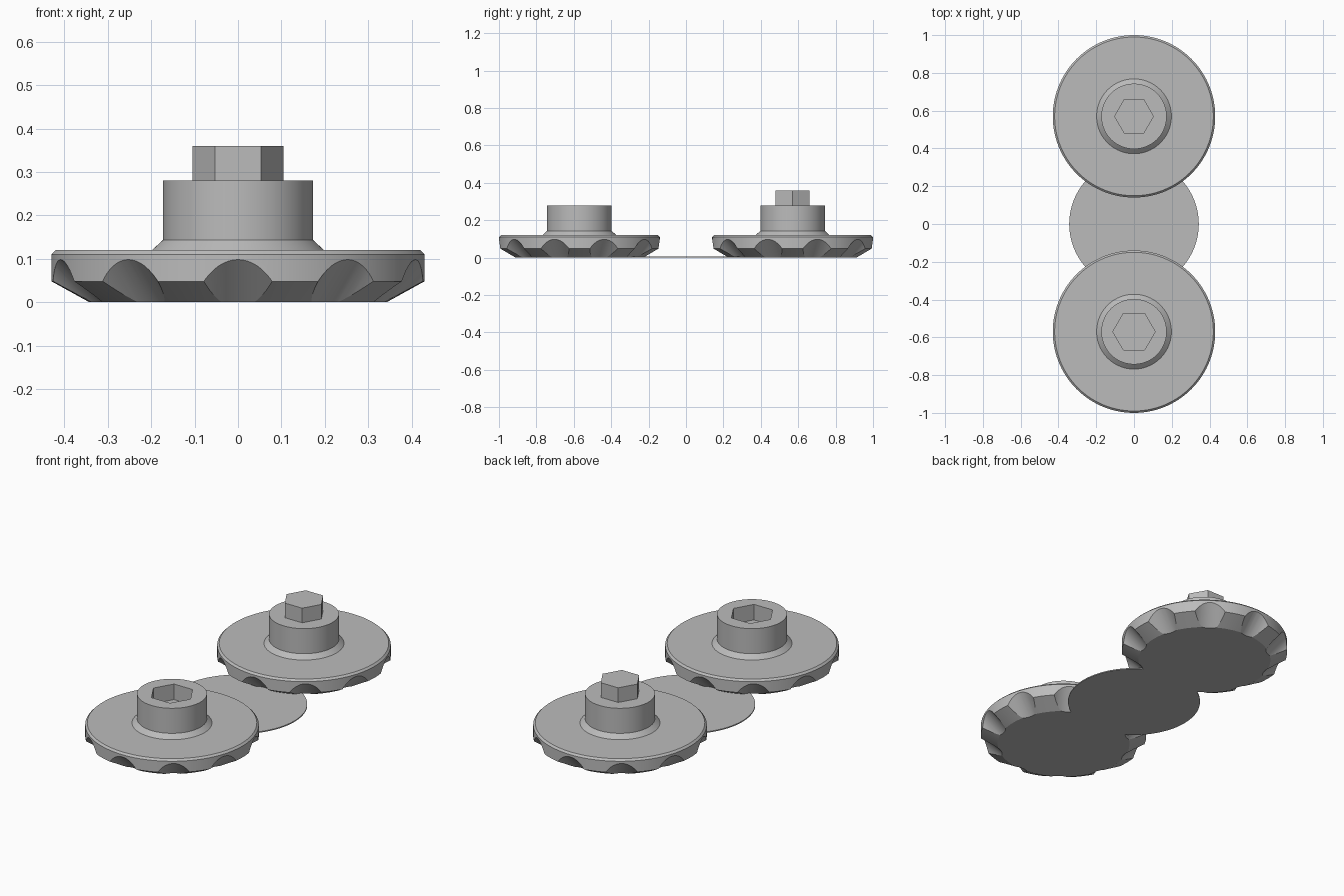
import bpy, bmesh, math
from mathutils import Matrix, Vector

if "Cube" in bpy.data.objects:
    bpy.data.objects.remove(bpy.data.objects["Cube"])

grey = bpy.data.materials.new("light_grey")
grey.diffuse_color = (0.5, 0.5, 0.5, 1)
grey.use_nodes = True
grey.node_tree.nodes["Principled BSDF"].inputs["Base Color"].default_value = grey.diffuse_color


def lathe(name, profile, sides, y=0.0):
    """Closed solid turned from (radius, height) points, bottom to top."""
    bm = bmesh.new()
    rings = [[bm.verts.new((r * math.cos(2 * math.pi * i / sides),
                            r * math.sin(2 * math.pi * i / sides), z))
              for i in range(sides)] for r, z in profile]
    for a, b in zip(rings, rings[1:]):
        for i in range(sides):
            j = (i + 1) % sides
            bm.faces.new((a[i], a[j], b[j], b[i]))
    bm.faces.new(rings[0][::-1])
    bm.faces.new(rings[-1])
    return finish(name, bm, y)


def finish(name, bm, y):
    mesh = bpy.data.meshes.new(name)
    bm.to_mesh(mesh)
    bm.free()
    mesh.materials.append(grey)
    obj = bpy.data.objects.new(name, mesh)
    obj.location.y = y
    bpy.context.collection.objects.link(obj)
    return obj


def cut(obj, cutter):
    """Subtract the cutter, then remove it."""
    mod = obj.modifiers.new("cut", "BOOLEAN")
    mod.operation, mod.solver, mod.object = "DIFFERENCE", "EXACT", cutter
    mod.use_self = True
    cutter.hide_render = True
    activate(obj)
    bpy.ops.object.modifier_apply(modifier=mod.name)
    bpy.data.objects.remove(cutter)


def activate(obj):
    bpy.ops.object.select_all(action="DESELECT")
    obj.select_set(True)
    bpy.context.view_layer.objects.active = obj


def smooth(obj):
    activate(obj)
    bpy.ops.object.shade_smooth_by_angle(angle=math.radians(25))


def grip_flutes(y):
    """Ten cylinders leaning outward at 45 degrees around the rim."""
    bm = bmesh.new()
    for k in range(10):
        place = (Matrix.Rotation(math.radians(36 * k - 90), 4, "Z")
                 @ Matrix.Translation(Vector((0.5134, 0, 0.0146)))
                 @ Matrix.Rotation(math.radians(45), 4, "Y"))
        bmesh.ops.create_cone(bm, cap_ends=True, segments=64, radius1=0.118,
                              radius2=0.118, depth=0.6, matrix=place)
    return finish("flute_cutter", bm, y)


# Knob: bevelled fluted rim, flared collar and round hub
KNOB = [(0.343, 0), (0.43, 0.048), (0.43, 0.11), (0.42, 0.12),
        (0.198, 0.12), (0.173, 0.143), (0.173, 0.28)]

for name, y in (("socket_knob", -0.57), ("peg_knob", 0.57)):
    knob = lathe(name, KNOB, 120, y)
    cut(knob, grip_flutes(y))
    if name == "socket_knob":
        # Hexagonal hole in the front hub
        cut(knob, lathe("socket_cutter", [(0.112, 0.195), (0.112, 0.35)], 6, y))
    smooth(knob)

# Hexagonal peg on the back hub
lathe("hex_peg", [(0.105, 0.27), (0.105, 0.36)], 6, 0.57)

# Thin disc joining the two knobs
smooth(lathe("joining_disc", [(0.343, 0), (0.343, 0.006)], 120))
